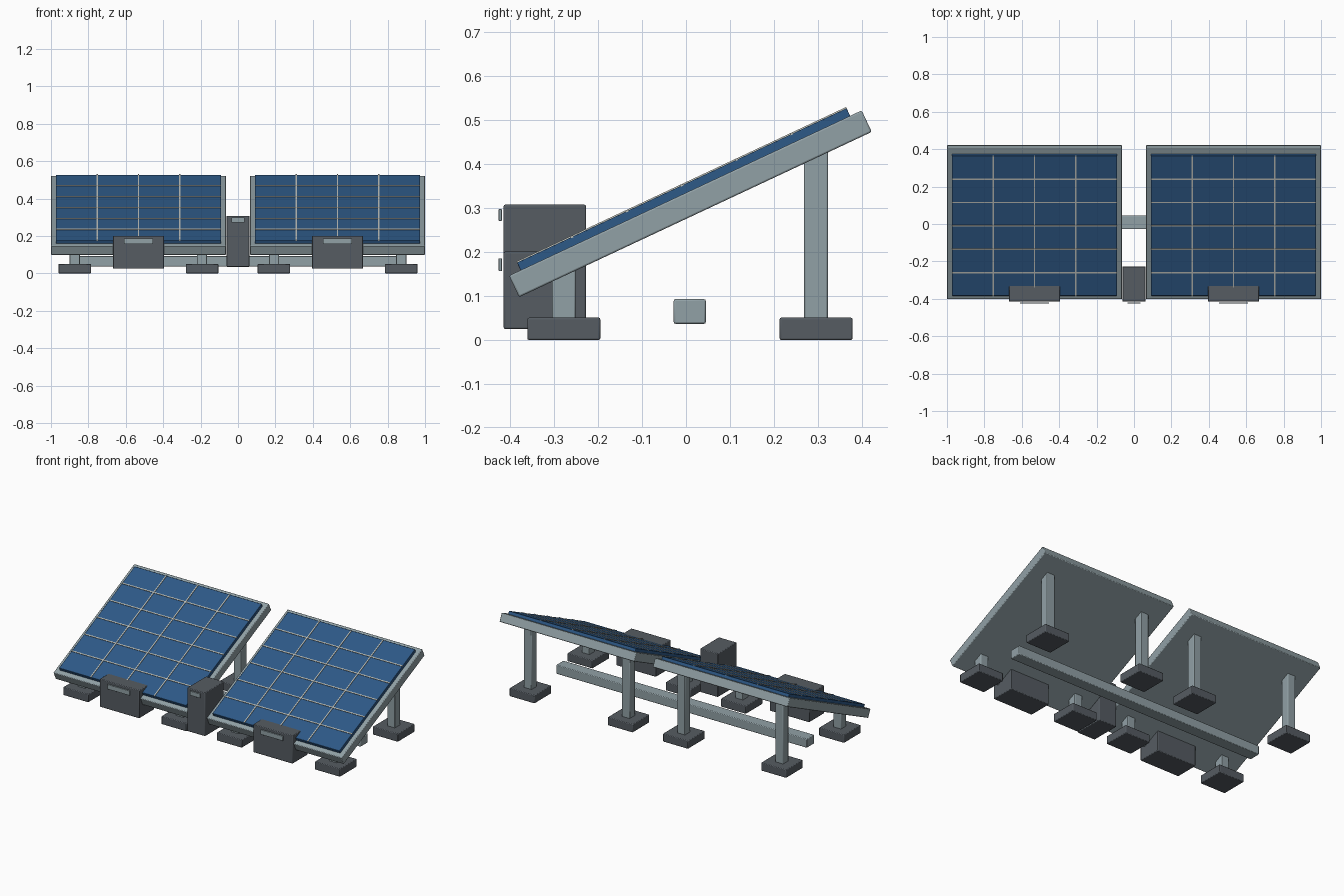
import bpy, math
from mathutils import Matrix, Vector

if "Cube" in bpy.data.objects:
    bpy.data.objects.remove(bpy.data.objects["Cube"])


def material(name, srgb):
    m = bpy.data.materials.new(name)
    m.diffuse_color = [((c + 0.055) / 1.055) ** 2.4 for c in srgb] + [1.0]
    m.use_nodes = True
    m.node_tree.nodes["Principled BSDF"].inputs["Base Color"].default_value = m.diffuse_color
    return m


STEEL = material("pale steel", (0.57, 0.63, 0.65))
DARK = material("dark grey", (0.335, 0.36, 0.385))
BLUE = material("cell blue", (0.18, 0.35, 0.53))
LINE = material("pale line", (0.76, 0.77, 0.74))

TILT = math.radians(25.1)


def box(name, lo, hi, mat, bevel=0.004, frame=None):
    """Bevelled box between two corners, optionally in a tilted frame."""
    lo, hi = Vector(lo), Vector(hi)
    bpy.ops.mesh.primitive_cube_add(size=1)
    ob = bpy.context.object
    ob.name = name
    size = hi - lo
    ob.data.transform(Matrix.Diagonal((*size, 1)))
    local = Matrix.Translation((lo + hi) / 2)
    ob.matrix_world = frame @ local if frame else local
    ob.data.materials.append(mat)
    if bevel:
        mod = ob.modifiers.new("soft edges", "BEVEL")
        mod.width = bevel
        mod.segments = 2
        bpy.ops.object.shade_smooth_by_angle()
    return ob


for side, sx in (("left", -1), ("right", 1)):
    # Tilted panel: frame slab, raised cell sheet, grid lines
    tilt = Matrix.Translation((sx * 0.532, 0.01, 0.31)) @ Matrix.Rotation(TILT, 4, "X")
    box(side + "_panel_frame", (-0.468, -0.443, -0.027), (0.468, 0.443, 0.027),
        STEEL, frame=tilt)
    w, h, top = 0.441, 0.414, 0.046
    box(side + "_cell_sheet", (-w, -h, 0.02), (w, h, top), BLUE, 0.002, tilt)
    t = 0.0035
    for i in range(1, 4):
        x = -w + 2 * w * i / 4
        box(side + "_column_line", (x - t, -h, top - 0.002), (x + t, h, top + 0.003),
            LINE, 0, tilt)
    for i in range(1, 6):
        y = -h + 2 * h * i / 6
        box(side + "_row_line", (-w, y - t, top - 0.002), (w, y + t, top + 0.003),
            LINE, 0, tilt)

    # Posts standing on block feet
    for x in (0.192 * sx, 0.873 * sx):
        for row, y, z in (("front", -0.278, 0.17), ("rear", 0.296, 0.435)):
            box(f"{side}_{row}_foot", (x - 0.087, y - 0.083, 0),
                (x + 0.087, y + 0.083, 0.051), DARK)
            box(f"{side}_{row}_post", (x - 0.027, y - 0.027, 0.045),
                (x + 0.027, y + 0.027, z), STEEL)

    # Control box at the low edge, with a label plate
    x = 0.532 * sx
    box(side + "_control_box", (x - 0.137, -0.415, 0.025),
        (x + 0.137, -0.265, 0.201), DARK)
    box(side + "_control_plate", (x - 0.077, -0.426, 0.157),
        (x + 0.077, -0.419, 0.186), STEEL, 0.001)

# Central cabinet between the panels
box("central_cabinet", (-0.062, -0.415, 0.035), (0.062, -0.227, 0.308), DARK)
box("cabinet_plate", (-0.035, -0.426, 0.271), (0.035, -0.419, 0.298), STEEL, 0.001)

# Long tie beam under both panels
box("tie_beam", (-0.87, -0.028, 0.037), (0.87, 0.045, 0.093), STEEL)
